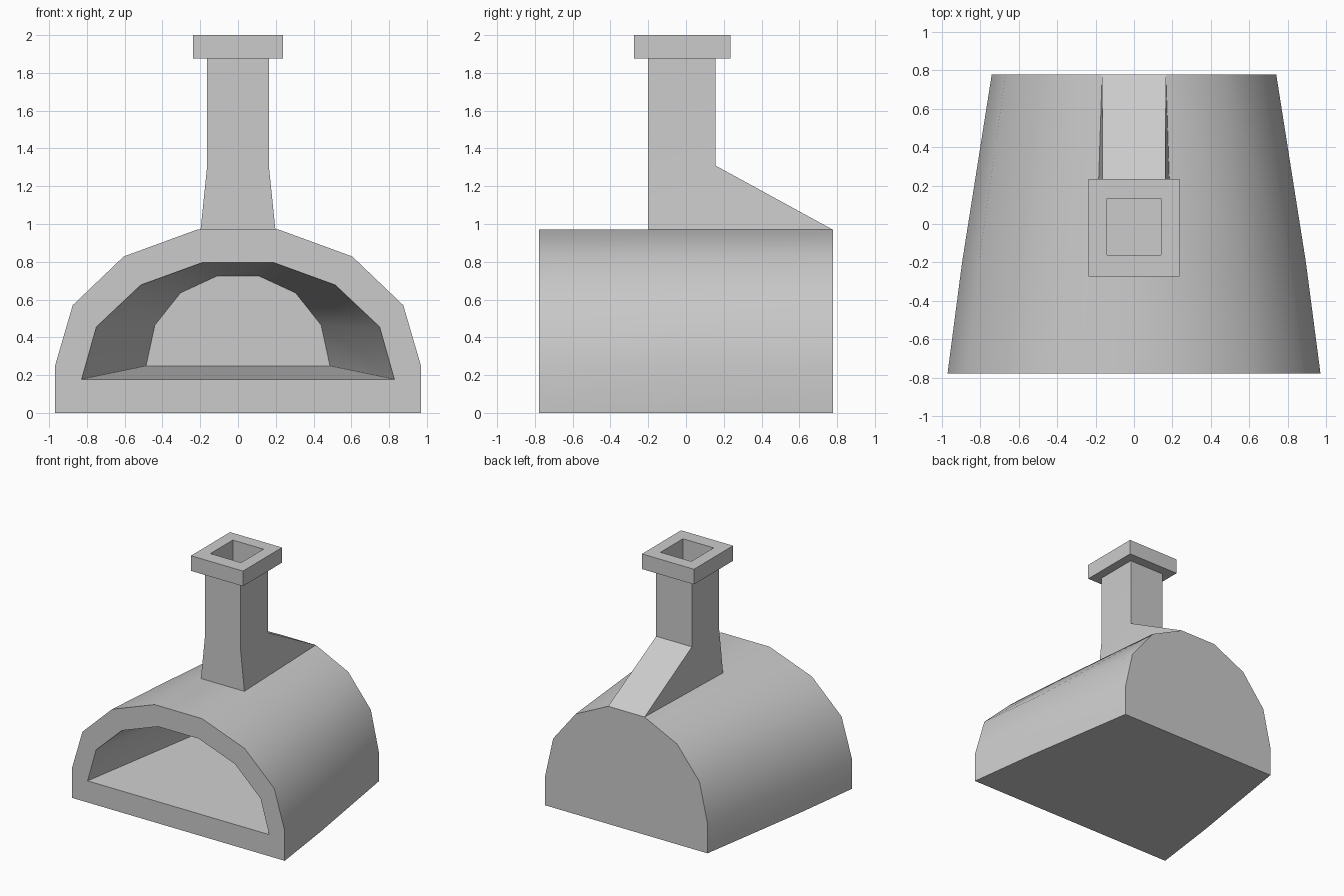
import bpy, bmesh, math

if "Cube" in bpy.data.objects:
    bpy.data.objects.remove(bpy.data.objects["Cube"])


def arch(half, y, sx=1.0):
    """Closed ring mirrored from the right half profile (bottom to top)."""
    right = [(x * sx, y, z) for x, z in half]
    return right + [(-x, y, z) for x, y, z in reversed(right)]


def rect(hx, y0, y1, z, hx_back=None):
    hb = hx if hx_back is None else hx_back
    return [(-hx, y0, z), (hx, y0, z), (hb, y1, z), (-hb, y1, z)]


def add_rings(bm, rings):
    return [[bm.verts.new(p) for p in ring] for ring in rings]


def bridge(bm, a, b, closed=True):
    n = len(a)
    for i in range(n if closed else n - 1):
        j = (i + 1) % n
        bm.faces.new((a[i], a[j], b[j], b[i]))


def finish(bm, name, angle):
    bmesh.ops.recalc_face_normals(bm, faces=bm.faces)
    mesh = bpy.data.meshes.new(name)
    bm.to_mesh(mesh)
    bm.free()
    obj = bpy.data.objects.new(name, mesh)
    bpy.context.collection.objects.link(obj)
    bpy.ops.object.select_all(action='DESELECT')
    obj.select_set(True)
    bpy.context.view_layer.objects.active = obj
    bpy.ops.object.shade_smooth_by_angle(angle=math.radians(angle))
    return obj


FRONT, BACK = -0.777, 0.777

# Oven body: tapered arched shell with a hollow baking chamber
shell = [(0.97, 0), (0.97, 0.245), (0.875, 0.57), (0.605, 0.828), (0.217, 0.97)]
mouth = [(0.828, 0.178), (0.75, 0.455), (0.515, 0.677), (0.185, 0.797)]
chamber_end = [(0.487, 0.248), (0.44, 0.465), (0.305, 0.635), (0.11, 0.725)]

bm = bmesh.new()
s0, s1, s2 = add_rings(bm, [arch(shell, FRONT), arch(shell, -0.2, 0.922),
                            arch(shell, BACK, 0.763)])
m0, m1 = add_rings(bm, [arch(mouth, FRONT), arch(chamber_end, 0.63)])
bridge(bm, s0, s1)
bridge(bm, s1, s2)
bm.faces.new(s2)
# Front rim around the mouth
bridge(bm, s0[1:-1], m0, closed=False)
bm.faces.new((s0[0], s0[1], m0[0], m0[-1], s0[-2], s0[-1]))
# Chamber walls and rear wall
bridge(bm, m0, m1)
bm.faces.new(m1)
finish(bm, "oven_body", 40)

# Chimney: sloped base, shaft, overhanging cap and recessed flue
bm = bmesh.new()
rings = add_rings(bm, [
    rect(0.198, -0.2, BACK, 0.97, 0.166),
    rect(0.163, -0.2, 0.155, 1.31),
    rect(0.163, -0.2, 0.155, 1.875),
    rect(0.237, -0.274, 0.235, 1.875),
    rect(0.237, -0.274, 0.235, 2.0),
    rect(0.14, -0.16, 0.132, 2.0),
    rect(0.14, -0.16, 0.132, 1.5),
])
for a, b in zip(rings, rings[1:]):
    bridge(bm, a, b)
bm.faces.new(rings[-1])
bm.faces.new(rings[0])
finish(bm, "chimney", 25)
